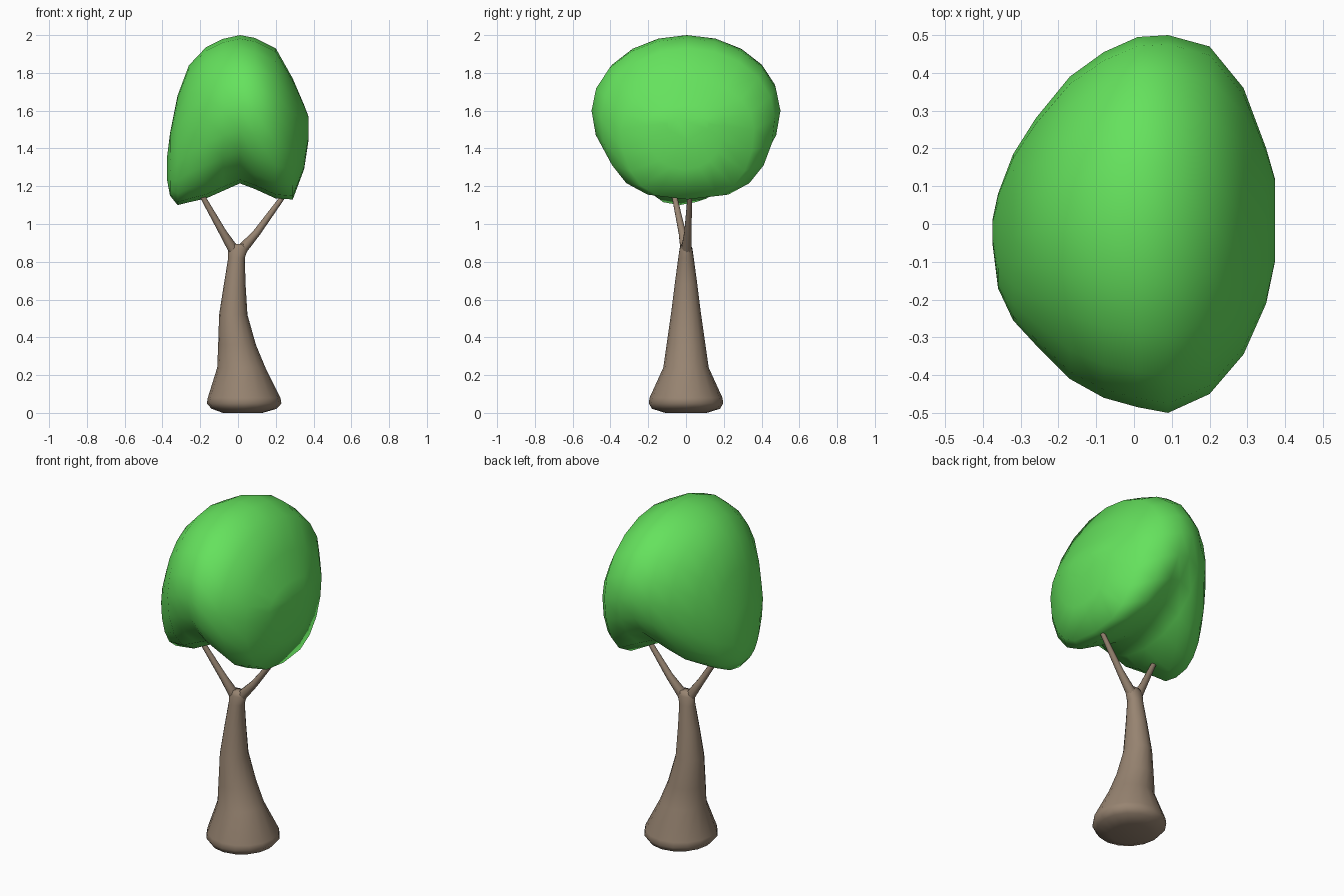
import bpy, bmesh, math
from mathutils import Vector

if "Cube" in bpy.data.objects:
    bpy.data.objects.remove(bpy.data.objects["Cube"])


def material(name, color):
    m = bpy.data.materials.new(name)
    m.diffuse_color = (*color, 1)
    m.use_nodes = True
    m.node_tree.nodes["Principled BSDF"].inputs["Base Color"].default_value = m.diffuse_color
    return m


def loft(name, rings, mat):
    """Skin a list of equal-length point rings and cap both ends."""
    bm = bmesh.new()
    loops = [[bm.verts.new(p) for p in ring] for ring in rings]
    n = len(loops[0])
    for a, b in zip(loops, loops[1:]):
        for i in range(n):
            j = (i + 1) % n
            bm.faces.new((a[i], a[j], b[j], b[i]))
    bm.faces.new(loops[0][::-1])
    bm.faces.new(loops[-1])
    bmesh.ops.recalc_face_normals(bm, faces=bm.faces)
    mesh = bpy.data.meshes.new(name)
    bm.to_mesh(mesh)
    bm.free()
    mesh.polygons.foreach_set("use_smooth", [True] * len(mesh.polygons))
    mesh.materials.append(mat)
    ob = bpy.data.objects.new(name, mesh)
    bpy.context.collection.objects.link(ob)
    return ob


def flat_ring(x0, x1, ry, z, n=16):
    """Horizontal oval spanning x0..x1."""
    return [((x0 + x1) / 2 + (x1 - x0) / 2 * math.cos(2 * math.pi * i / n),
             ry * math.sin(2 * math.pi * i / n), z) for i in range(n)]


def tube_rings(path, n=8):
    """Round rings across a path of (x, y, z, radius)."""
    pts = [Vector(p[:3]) for p in path]
    rings = []
    for k, p in enumerate(pts):
        d = (pts[min(k + 1, len(pts) - 1)] - pts[max(k - 1, 0)]).normalized()
        u = d.cross(Vector((0, 1, 0))).normalized()
        v = d.cross(u)
        rings.append([p + path[k][3] * (u * math.cos(2 * math.pi * i / n)
                                        + v * math.sin(2 * math.pi * i / n))
                      for i in range(n)])
    return rings


def leaf_ring(x, bottom, mid, top, front, back, pinch, n=20):
    """Oval slice of the crown at x; pinch narrows its lower half."""
    ring = []
    for i in range(n):
        t = 2 * math.pi * i / n
        c, s = math.cos(t), math.sin(t)
        if s < 0:
            c = math.copysign(abs(c) ** pinch, c)
        ring.append((x, (back + front) / 2 + (back - front) / 2 * c,
                     mid + s * (top - mid if s > 0 else mid - bottom)))
    return ring


bark = material("bark", (0.31, 0.23, 0.165))
leaf = material("leaf", (0.13, 0.76, 0.11))

# Flared trunk: x min, x max, y radius, z
trunk = [(-0.08, 0.13, 0.11, 0.0), (-0.14, 0.205, 0.18, 0.022),
         (-0.165, 0.23, 0.197, 0.05), (-0.16, 0.225, 0.193, 0.08),
         (-0.11, 0.145, 0.12, 0.24), (-0.105, 0.095, 0.103, 0.36),
         (-0.10, 0.05, 0.08, 0.52), (-0.075, 0.04, 0.06, 0.68),
         (-0.052, 0.036, 0.041, 0.82), (-0.053, 0.053, 0.034, 0.87),
         (-0.04, 0.045, 0.024, 0.895)]
loft("trunk", [flat_ring(*r) for r in trunk], bark)

# Forked branches reaching into the crown
loft("left_branch", tube_rings([(-0.015, 0, 0.81, 0.02), (-0.027, -0.003, 0.87, 0.028),
                                (-0.08, -0.02, 0.955, 0.02), (-0.185, -0.06, 1.14, 0.014),
                                (-0.21, -0.065, 1.18, 0.010)], 10), bark)
loft("right_branch", tube_rings([(0.0, 0, 0.81, 0.02), (0.025, 0.002, 0.87, 0.028),
                                 (0.10, 0.01, 0.955, 0.02), (0.235, 0.02, 1.14, 0.013),
                                 (0.265, 0.025, 1.18, 0.010)], 10), bark)

# Two-lobed crown: x, bottom, mid, top, front y, back y, pinch
crown = [(-0.375, 1.23, 1.29, 1.36, -0.05, 0.01, 1.0), (-0.36, 1.15, 1.34, 1.48, -0.17, 0.08, 0.85),
         (-0.32, 1.10, 1.42, 1.68, -0.255, 0.185, 0.8), (-0.26, 1.115, 1.49, 1.84, -0.32, 0.28, 0.75),
         (-0.17, 1.135, 1.56, 1.935, -0.41, 0.39, 0.8), (-0.08, 1.175, 1.60, 1.98, -0.46, 0.455, 0.95),
         (0.01, 1.215, 1.62, 2.0, -0.485, 0.495, 1.1), (0.09, 1.185, 1.60, 1.985, -0.5, 0.5, 0.9),
         (0.20, 1.135, 1.56, 1.93, -0.45, 0.47, 0.65), (0.29, 1.13, 1.50, 1.77, -0.345, 0.36, 0.7),
         (0.35, 1.29, 1.52, 1.63, -0.21, 0.2, 0.85), (0.373, 1.44, 1.53, 1.57, -0.10, 0.12, 1.0)]
loft("crown", [leaf_ring(*r) for r in crown], leaf)
